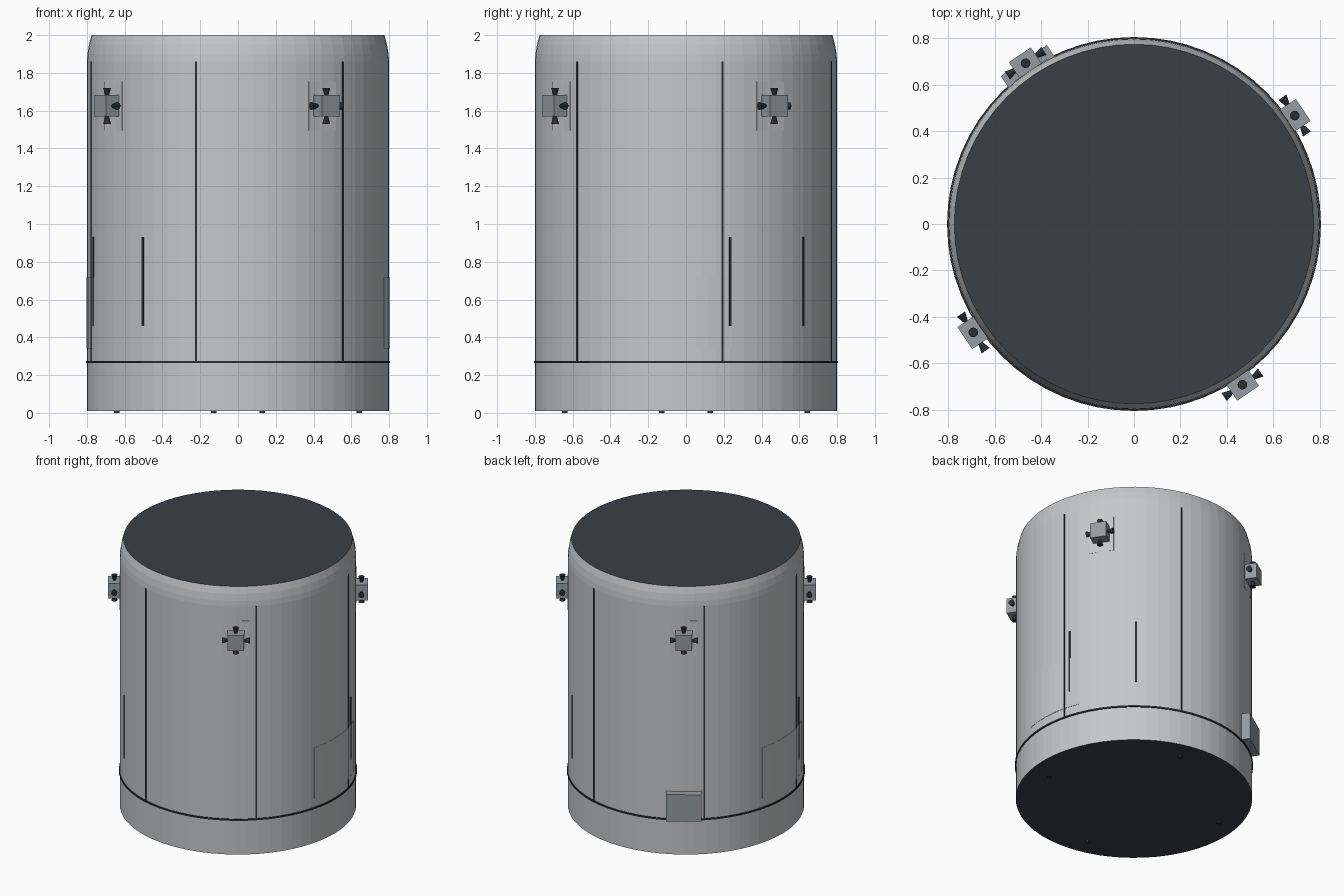
import bpy, bmesh, math
from mathutils import Matrix, Vector

if "Cube" in bpy.data.objects:
    bpy.data.objects.remove(bpy.data.objects["Cube"], do_unlink=True)


def material(name, rgb):
    m = bpy.data.materials.new(name)
    m.use_nodes = True
    m.diffuse_color = (*rgb, 1)
    m.node_tree.nodes["Principled BSDF"].inputs["Base Color"].default_value = (*rgb, 1)
    return m


HULL = material("pale grey hull", (0.56, 0.58, 0.59))
SLATE = material("dark slate", (0.042, 0.051, 0.064))
SEAM = material("seam charcoal", (0.022, 0.027, 0.032))
POD = material("mid grey pod", (0.30, 0.335, 0.36))

R = 0.8            # hull radius
POD_ANGLE = 34     # first thruster pod, degrees
SEAM_ANGLE = 13.9  # first vertical seam, degrees


def finish(bm, name, mats):
    bmesh.ops.recalc_face_normals(bm, faces=bm.faces)
    mesh = bpy.data.meshes.new(name)
    bm.to_mesh(mesh)
    bm.free()
    obj = bpy.data.objects.new(name, mesh)
    for m in mats:
        mesh.materials.append(m)
    bpy.context.collection.objects.link(obj)
    return obj


def lathe(name, profile, mats, segments=64):
    """Closed solid of revolution from (radius, z) pairs, capped at both ends."""
    bm = bmesh.new()
    rings = []
    for r, z in profile:
        rings.append([bm.verts.new((r * math.cos(t), r * math.sin(t), z))
                      for t in (math.tau * i / segments for i in range(segments))])
    for a, b in zip(rings, rings[1:]):
        for i in range(segments):
            j = (i + 1) % segments
            bm.faces.new((a[i], a[j], b[j], b[i]))
    for ring in (rings[0], rings[-1]):
        bm.faces.new(ring).material_index = len(mats) - 1
    return finish(bm, name, mats)


def curved_plate(name, a0, a1, z0, z1, r, mat, steps=1):
    """Plate that wraps the hull between two angles in degrees."""
    bm = bmesh.new()
    rows = []
    for i in range(steps + 1):
        t = math.radians(a0 + (a1 - a0) * i / steps)
        c, s = math.cos(t), math.sin(t)
        rows.append([bm.verts.new((q * c, q * s, z))
                     for q, z in ((R - 0.01, z0), (r, z0), (r, z1), (R - 0.01, z1))])
    for a, b in zip(rows, rows[1:]):
        for k in range(4):
            n = (k + 1) % 4
            bm.faces.new((a[k], a[n], b[n], b[k]))
    bm.faces.new(rows[0])
    bm.faces.new(rows[-1])
    return finish(bm, name, [mat])


def radial_box(name, angle, r0, r1, half_width, z0, z1, mat):
    """Box standing on the hull, facing outward at the angle."""
    bm = bmesh.new()
    size = (r1 - r0, 2 * half_width, z1 - z0)
    place = (Matrix.Rotation(math.radians(angle), 4, "Z")
             @ Matrix.Translation(((r0 + r1) / 2, 0, (z0 + z1) / 2))
             @ Matrix.Diagonal((*size, 1)))
    bmesh.ops.create_cube(bm, size=1, matrix=place)
    return finish(bm, name, [mat])


def nozzles(name, angle, radius, z):
    """Four flared nozzles pointing up, down and to both sides."""
    bm = bmesh.new()
    base = (Matrix.Rotation(math.radians(angle), 4, "Z")
            @ Matrix.Translation((radius, 0, z)))
    for k in range(4):
        place = (base @ Matrix.Rotation(k * math.pi / 2, 4, "X")
                 @ Matrix.Translation((0, 0, 0.074)))
        bmesh.ops.create_cone(bm, cap_ends=True, segments=12, radius1=0.009,
                              radius2=0.021, depth=0.042, matrix=place)
    return finish(bm, name, [SEAM])


# Hull with rounded shoulder, dark top and dark underside
hull = lathe("hull", [(R, 0.01), (R, 0.27), (R, 1.86), (0.797, 1.9),
                      (0.789, 1.95), (0.775, 2.0)], [HULL, SLATE])

# Dark band around the base
lathe("base_band", [(R - 0.01, 0.264), (0.806, 0.264),
                    (0.806, 0.276), (R - 0.01, 0.276)], [SEAM])

# Vertical seams
for i in range(6):
    a = SEAM_ANGLE + 60 * i
    curved_plate(f"seam_{i + 1}", a - 0.35, a + 0.35, 0.27, 1.86, 0.803, SEAM)

# Opposite sides: wrapped access panel and a pair of slots
for side in (0, 180):
    tag = "a" if side == 0 else "b"
    curved_plate(f"access_panel_{tag}", side - 14.8, side + 22.3, 0.34, 0.72,
                 0.802, HULL, steps=8)
    for n, off in enumerate((-17, 17)):
        a = side + POD_ANGLE + off
        curved_plate(f"slot_{tag}_{n + 1}", a - 0.42, a + 0.42, 0.46, 0.93, 0.804, SEAM)

# Thruster pods on backing plates
for i in range(4):
    a = POD_ANGLE + 90 * i
    radial_box(f"pod_backing_{i + 1}", a, 0.77, 0.799, 0.086, 1.495, 1.755, HULL)
    radial_box(f"pod_body_{i + 1}", a, 0.785, 0.88, 0.057, 1.568, 1.682, POD)
    nozzles(f"pod_nozzles_{i + 1}", a, 0.836, 1.625)

# Service box low on the back
radial_box("service_box", POD_ANGLE + 90, 0.76, 0.85, 0.12, 0.28, 0.48, POD)

# Small feet under the base
for i in range(4):
    bm = bmesh.new()
    t = math.radians(-11.3 + 90 * i)
    spot = Vector((0.655 * math.cos(t), 0.655 * math.sin(t), 0.0075))
    bmesh.ops.create_cone(bm, cap_ends=True, segments=12, radius1=0.015, radius2=0.015,
                          depth=0.015, matrix=Matrix.Translation(spot))
    finish(bm, f"foot_{i + 1}", [SLATE])
